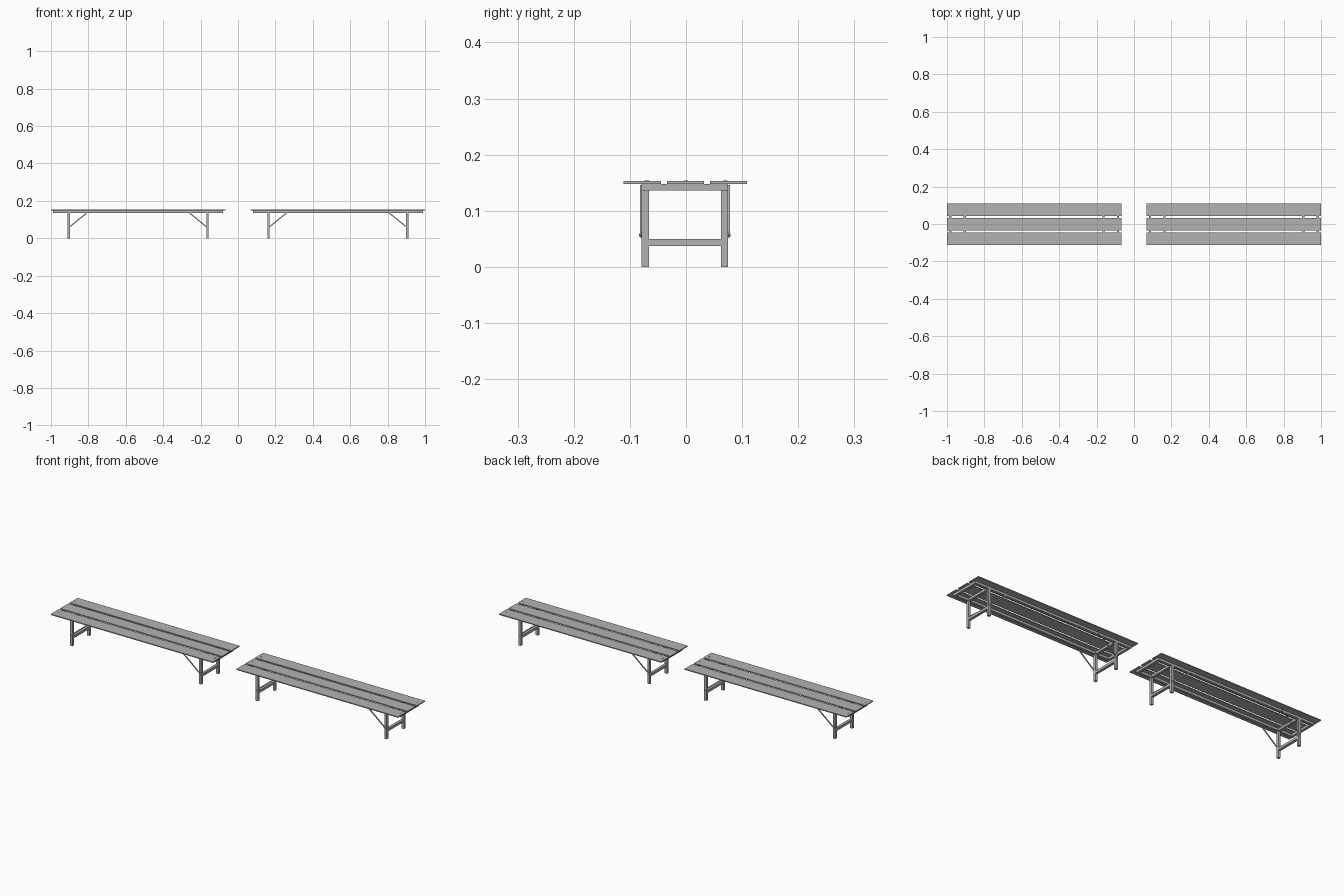
import bpy, math
from mathutils import Vector

cube = bpy.data.objects.get("Cube")
if cube:
    bpy.data.objects.remove(cube, do_unlink=True)


def material(name, value):
    m = bpy.data.materials.new(name)
    m.use_nodes = True
    col = (value, value, value, 1)
    m.diffuse_color = col
    m.node_tree.nodes["Principled BSDF"].inputs["Base Color"].default_value = col
    return m


GREY = material("plain grey", 0.45)


def finish(name):
    ob = bpy.context.object
    ob.name = name
    ob.data.materials.append(GREY)
    return ob


def box(name, lo, hi):
    lo, hi = Vector(lo), Vector(hi)
    bpy.ops.mesh.primitive_cube_add(size=1, location=(lo + hi) / 2)
    bpy.context.object.scale = hi - lo
    return finish(name)


def bolt(name, loc, radius, depth, rot=(0, 0, 0)):
    bpy.ops.mesh.primitive_cylinder_add(vertices=12, radius=radius, depth=depth,
                                        location=loc, rotation=rot)
    finish(name)
    bpy.ops.object.shade_smooth_by_angle()


def brace(name, start, end, width, thick):
    a, b = Vector(start), Vector(end)
    d = b - a
    bpy.ops.mesh.primitive_cube_add(size=1, location=(a + b) / 2,
                                    rotation=(0, -math.atan2(d.z, d.x), 0))
    bpy.context.object.scale = (d.length + width, thick, width)
    finish(name)


TOP, SEAT, FRAME = 0.153, 0.148, 0.136   # heights: plank top, plank underside, frame underside
HALF, RAIL_END, LEG_X = 0.466, 0.455, 0.371
TUBE, MID_Y, RAIL_Y = 0.013, -0.002, 0.0707


def bench(cx, label):
    # Seat planks
    for i, part in ((-1, "front"), (0, "middle"), (1, "back")):
        y = i * 0.077 - 0.001
        box(f"{label}_{part}_plank", (cx - HALF, y - 0.033, SEAT), (cx + HALF, y + 0.033, TOP))
    # Long frame rails
    for s, part in ((-1, "front"), (1, "back")):
        y = MID_Y + s * RAIL_Y
        box(f"{label}_{part}_rail", (cx - RAIL_END, y - TUBE / 2, FRAME),
            (cx + RAIL_END, y + TUBE / 2, SEAT))
    inner = RAIL_Y - TUBE / 2
    for e, side in ((-1, "right"), (1, "left")):
        # End rail and its bolts
        x = cx + e * (RAIL_END - TUBE / 2)
        box(f"{label}_{side}_end_rail", (x - TUBE / 2, MID_Y - inner, FRAME),
            (x + TUBE / 2, MID_Y + inner, SEAT))
        for k in (-1, 0, 1):
            bolt(f"{label}_{side}_seat_bolt", (x, k * 0.07, TOP), 0.004, 0.002)
        # Leg frame with upper and lower crossbars
        x = cx + e * LEG_X
        for bar, z0, z1 in (("upper", FRAME, SEAT), ("lower", 0.037, 0.05)):
            box(f"{label}_{side}_{bar}_crossbar", (x - TUBE / 2, MID_Y - inner, z0),
                (x + TUBE / 2, MID_Y + inner, z1))
        for s, part in ((-1, "front"), (1, "back")):
            y = MID_Y + s * RAIL_Y
            box(f"{label}_{side}_{part}_leg", (x - TUBE / 2, y - TUBE / 2, 0),
                (x + TUBE / 2, y + TUBE / 2, FRAME))
            # Flat diagonal brace bolted outside leg and rail
            by = y + s * (TUBE / 2 + 0.0015)
            brace(f"{label}_{side}_{part}_brace", (x, by, 0.057),
                  (x - e * 0.104, by, 0.142), 0.006, 0.003)
            bolt(f"{label}_{side}_{part}_brace_bolt", (x, by + s * 0.001, 0.057),
                 0.003, 0.004, (math.pi / 2, 0, 0))


bench(-0.534, "right_bench")
bench(0.534, "left_bench")
